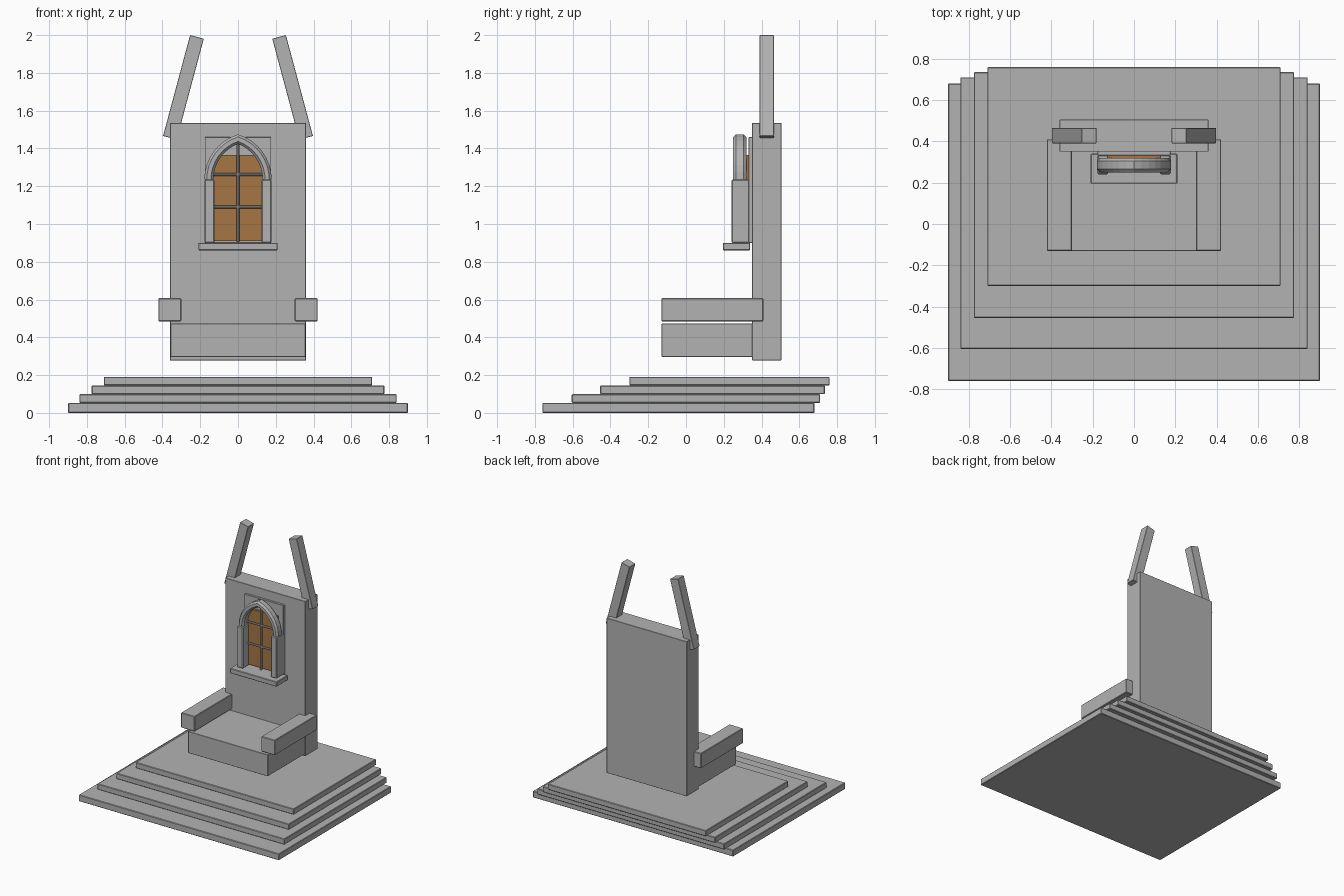
import bpy, bmesh, math
from mathutils import Matrix

if "Cube" in bpy.data.objects:
    bpy.data.objects.remove(bpy.data.objects["Cube"])


def material(name, rgb):
    m = bpy.data.materials.new(name)
    m.diffuse_color = (*rgb, 1)
    m.use_nodes = True
    m.node_tree.nodes["Principled BSDF"].inputs["Base Color"].default_value = m.diffuse_color
    return m


STONE = material("grey_stone", (0.45, 0.45, 0.45))
GLASS = material("amber_glass", (0.39, 0.18, 0.06))


def finish(name, bm, mat):
    bmesh.ops.recalc_face_normals(bm, faces=bm.faces)
    me = bpy.data.meshes.new(name)
    bm.to_mesh(me)
    bm.free()
    me.materials.append(mat)
    ob = bpy.data.objects.new(name, me)
    bpy.context.collection.objects.link(ob)
    return ob


def box(name, x, y, z, mat=STONE, tilt=0, bevel=0.004):
    """Box from three (min, max) ranges, tilted about its own y axis."""
    size = [r[1] - r[0] for r in (x, y, z)]
    bm = bmesh.new()
    bmesh.ops.create_cube(bm, size=1, matrix=Matrix.Diagonal((*size, 1)))
    if bevel:
        bmesh.ops.bevel(bm, geom=bm.edges[:], offset=bevel, segments=1, affect='EDGES')
    ob = finish(name, bm, mat)
    ob.location = [(r[0] + r[1]) / 2 for r in (x, y, z)]
    ob.rotation_euler.y = tilt
    return ob


def rod(name, centre, length, turn=0, radius=0.008):
    bm = bmesh.new()
    bmesh.ops.create_cone(bm, cap_ends=True, segments=8, radius1=radius,
                          radius2=radius, depth=length)
    ob = finish(name, bm, STONE)
    ob.location = centre
    ob.rotation_euler.y = turn
    return ob


# Stepped platform
for i, (hw, y0, y1) in enumerate([(0.9, -0.76, 0.68), (0.84, -0.605, 0.71),
                                  (0.775, -0.455, 0.735), (0.71, -0.3, 0.76)]):
    box(f"step_{i + 1}", (-hw, hw), (y0, y1),
        (0.0 if i == 0 else 0.007 + 0.046 * i, 0.053 + 0.046 * i))

# Seat and tall back
box("seat", (-0.358, 0.358), (-0.13, 0.36), (0.297, 0.472), bevel=0.002)
box("back_panel", (-0.36, 0.36), (0.35, 0.505), (0.278, 1.535), bevel=0.002)

# Window backing, pane and sill
box("window_backing", (-0.176, 0.176), (0.332, 0.352), (0.9, 1.46), bevel=0.002)
box("window_pane", (-0.13, 0.13), (0.314, 0.334), (0.91, 1.365), GLASS, bevel=0)
box("window_sill", (-0.21, 0.21), (0.195, 0.34), (0.86, 0.9))

# Glazing bars
rod("vertical_bar", (0, 0.298, 1.185), 0.56)
for i, z in enumerate((1.09, 1.263)):
    rod(f"cross_bar_{i + 1}", (0, 0.3, z), 0.27, math.pi / 2)


def arch_half(name, side):
    """Pointed-arch half: chamfered section swept on an arc, mitred at x = 0."""
    offset, spring, n = 0.0716, 1.235, 8
    section = [(0.202, 0.265), (0.215, 0.25), (0.237, 0.25), (0.25, 0.265),
               (0.25, 0.305), (0.237, 0.32), (0.215, 0.32), (0.202, 0.305)]
    bm = bmesh.new()
    rings = []
    for i in range(n + 1):
        ring = []
        for r, y in section:
            a = math.acos(offset / r) * i / n
            ring.append(bm.verts.new((side * (r * math.cos(a) - offset), y,
                                      spring + r * math.sin(a))))
        rings.append(ring)
    for a, b in zip(rings, rings[1:]):
        for j in range(8):
            k = (j + 1) % 8
            bm.faces.new((a[j], a[k], b[k], b[j]))
    bm.faces.new(rings[0])
    bm.faces.new(rings[-1])
    finish(name, bm, STONE)


# Mirrored parts
for label, s in (("left", -1), ("right", 1)):
    def span(a, b):
        return tuple(sorted((s * a, s * b)))
    box(f"{label}_armrest", span(0.3, 0.422), (-0.13, 0.41), (0.485, 0.607))
    box(f"{label}_top_post", span(0.2515, 0.3265), (0.39, 0.465), (1.447, 2.0),
        tilt=-s * math.radians(15), bevel=0.002)
    box(f"{label}_jamb", span(0.125, 0.178), (0.24, 0.336), (0.9, 1.235), bevel=0.006)
    arch_half(f"{label}_arch", s)
